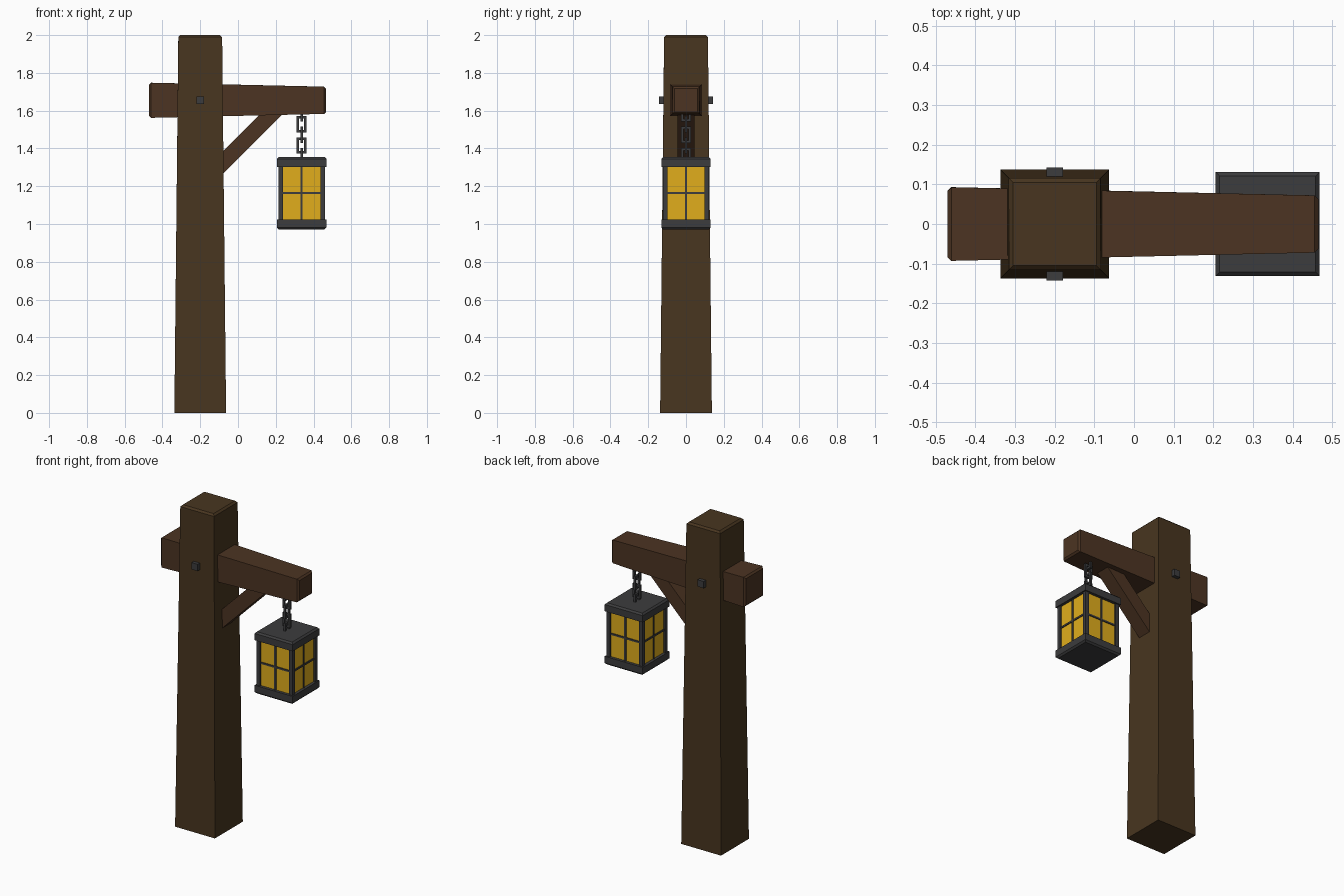
import bpy, bmesh
from math import radians
from mathutils import Matrix, Vector

if "Cube" in bpy.data.objects:
    bpy.data.objects.remove(bpy.data.objects["Cube"])


def material(name, rgb):
    m = bpy.data.materials.new(name)
    m.diffuse_color = (*rgb, 1)
    m.use_nodes = True
    m.node_tree.nodes["Principled BSDF"].inputs["Base Color"].default_value = m.diffuse_color
    return m


POST = material("post_wood", (0.065, 0.036, 0.014))
BEAM = material("beam_wood", (0.072, 0.034, 0.016))
IRON = material("iron", (0.045, 0.045, 0.047))
GLASS = material("amber_glass", (0.75, 0.42, 0.012))


def add_box(bm, centre, size, rot=None):
    mat = Matrix.Translation(centre) @ (rot or Matrix()) @ Matrix.Diagonal((*size, 1))
    return bmesh.ops.create_cube(bm, size=1, matrix=mat)["verts"]


def finish(name, bm, mat):
    bmesh.ops.recalc_face_normals(bm, faces=bm.faces)
    me = bpy.data.meshes.new(name)
    bm.to_mesh(me)
    bm.free()
    me.materials.append(mat)
    ob = bpy.data.objects.new(name, me)
    bpy.context.collection.objects.link(ob)
    return ob


def boxes(name, mat, items):
    bm = bmesh.new()
    for item in items:
        add_box(bm, *item)
    return finish(name, bm, mat)


def bevel_ends(bm, axis, values, width):
    """Chamfer the edges lying in the planes axis = value."""
    edges = [e for e in bm.edges
             if any(all(abs(v.co[axis] - val) < 1e-4 for v in e.verts) for val in values)]
    bmesh.ops.bevel(bm, geom=edges, offset=width, segments=1, affect='EDGES')


# Tapered post with a chamfered top
PX = -0.2
bm = bmesh.new()
for v in add_box(bm, (0, 0, 1), (2, 2, 2)):
    h = 0.116 if v.co.z > 1 else 0.137
    v.co.x, v.co.y = PX + v.co.x * h, v.co.y * h
bevel_ends(bm, 2, [2.0], 0.011)
finish("post", bm, POST)

# Cross beam, thinner towards the lantern
bm = bmesh.new()
for v in add_box(bm, (0, 0, 0), (2, 2, 2)):
    h = 0.072 if v.co.x > 0 else 0.093
    v.co = Vector((0.466 if v.co.x > 0 else -0.471, v.co.y * h, 1.655 + v.co.z * h))
bevel_ends(bm, 0, [0.466, -0.471], 0.01)
finish("cross_beam", bm, BEAM)

# Diagonal brace, its ends buried in post and beam
boxes("brace", BEAM, [((0.055, 0, 1.461), (0.48, 0.09, 0.084),
                       Matrix.Rotation(radians(-45), 4, 'Y'))])

# Bolt through the post
boxes("bolt", IRON, [((PX, 0, 1.655), (0.042, 0.284, 0.042))])

# Chain of rectangular links, alternately turned
LX = 0.337
W, H, T = 0.052, 0.086, 0.013
for i in range(5):
    c = Vector((LX, 0, 1.585 - i * 0.0565))
    turned = i % 2 == 0
    parts = []
    for s in (-1, 1):
        for off, size in ((Vector((s * (W - T) / 2, 0, 0)), (T, T, H)),
                          (Vector((0, 0, s * (H - T) / 2)), (W - 2 * T, T, T))):
            if turned:
                off, size = Vector((off.y, off.x, off.z)), (size[1], size[0], size[2])
            parts.append((c + off, size))
    boxes(f"chain_link_{i + 1}", IRON, parts)

# Lantern caps with chamfered outer rims
for name, z, rim in (("lantern_roof", 1.329, 1.355), ("lantern_base", 0.997, 0.971)):
    bm = bmesh.new()
    add_box(bm, (LX, 0, z), (0.262, 0.262, 0.052))
    bevel_ends(bm, 2, [rim], 0.01)
    finish(name, bm, IRON)

# Glass box
boxes("lantern_glass", GLASS, [((LX, 0, 1.163), (0.226, 0.226, 0.3))])

# Corner pillars
boxes("lantern_pillars", IRON, [((LX + sx * 0.111, sy * 0.111, 1.163), (0.024, 0.024, 0.3))
                                for sx in (-1, 1) for sy in (-1, 1)])

# Window bars on all four sides
bars = []
for s in (-1, 1):
    d = s * 0.112
    bars += [((LX, d, 1.163), (0.011, 0.012, 0.3)), ((LX, d, 1.165), (0.21, 0.012, 0.011)),
             ((LX + d, 0, 1.163), (0.012, 0.011, 0.3)), ((LX + d, 0, 1.165), (0.012, 0.21, 0.011))]
boxes("window_bars", IRON, bars)
